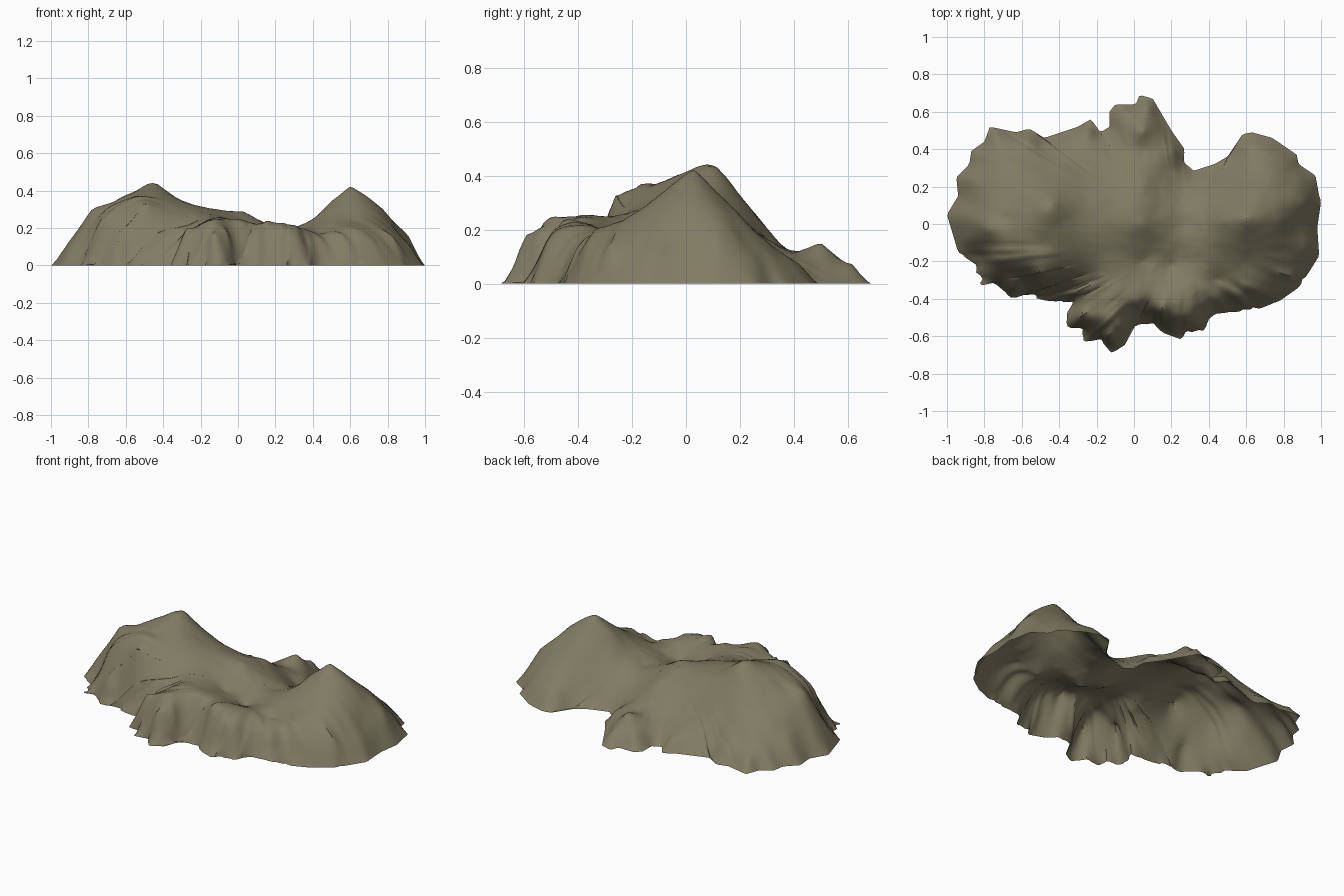
import bpy, bmesh, math
from mathutils import Vector, noise

if "Cube" in bpy.data.objects:
    bpy.data.objects.remove(bpy.data.objects["Cube"])

# Shoreline of the island, counter-clockwise (x, y)
SHORE = [(.99,.15),(.97,.26),(.88,.32),(.87,.37),(.74,.46),(.63,.49),(.58,.48),(.5,.36),
         (.43,.32),(.32,.285),(.265,.33),(.27,.4),(.2,.5),(.1,.67),(.03,.69),(.01,.64),
         (-.1,.64),(-.13,.6),(-.13,.52),(-.18,.49),(-.23,.56),(-.3,.52),(-.48,.46),(-.56,.51),
         (-.63,.49),(-.77,.52),(-.8,.44),(-.87,.39),(-.88,.32),(-.95,.25),(-.94,.15),(-1,.05),
         (-.94,-.15),(-.86,-.21),(-.82,-.33),(-.76,-.31),(-.65,-.4),(-.59,-.38),(-.47,-.41),(-.33,-.42),
         (-.37,-.5),(-.35,-.56),(-.28,-.57),(-.28,-.63),(-.18,-.62),(-.12,-.69),(-.05,-.65),(-.01,-.55),
         (.1,-.53),(.15,-.58),(.26,-.62),(.29,-.58),(.38,-.57),(.43,-.48),(.55,-.47),(.68,-.45),
         (.78,-.41),(.88,-.34),(.94,-.25),(.99,-.17),(.98,-.02),(1,.12)]

# Peaks, ridges, shoulders and valleys (x, y, height)
LEFT_MOUNTAIN = [(-.48,.06,.435),(-.44,.11,.435),(-.3,.03,.345),(-.57,.06,.385),(-.68,.02,.32),(-.78,-.03,.3),
                 (-.48,-.1,.37),(-.5,-.26,.325),(-.4,-.22,.31),(-.6,-.22,.3),(-.74,-.18,.24),
                 (-.5,.28,.23),(-.75,.28,.16),(-.28,.3,.17)]
RIGHT_MOUNTAIN = [(.6,.03,.42),(.67,.02,.385),(.5,.02,.34),(.41,.02,.25),(.79,.02,.28),(.86,-.03,.165),(.91,.11,.165),
                  (.6,-.2,.25),(.72,-.24,.22),(.63,.25,.2),(.82,-.2,.18),(.45,-.3,.17),(.6,-.34,.19)]
MIDDLE = [(-.15,0,.305),(.03,0,.285),(.14,.02,.23),(.28,0,.19),(.05,.2,.23),(.05,.4,.115),(.05,.5,.155),
          (.17,.28,.11),(-.12,.38,.09),(.2,-.22,.15),(.05,-.2,.19)]
FRONT_LOBE = [(-.24,-.3,.2),(-.15,-.32,.245),(-.28,-.48,.2),(-.14,-.5,.235),(-.13,-.6,.17),(-.05,-.55,.17),
              (.02,-.42,.23),(.14,-.46,.215),(.25,-.5,.19),(.36,-.43,.175)]
HUB = Vector((.25, -.1))
SEGMENTS, RINGS = 300, 44


def resample(points, count):
    """Evenly spaced points along a closed polyline."""
    pts = [Vector(p) for p in points]
    pts.append(pts[0])
    lengths = [(b - a).length for a, b in zip(pts, pts[1:])]
    step, out, i, done = sum(lengths) / count, [], 0, 0
    for k in range(count):
        while done + lengths[i] < k * step:
            done += lengths[i]
            i += 1
        out.append(pts[i].lerp(pts[i + 1], (k * step - done) / lengths[i]))
    return out


def solve(m):
    """Gaussian elimination on an augmented matrix."""
    n = len(m)
    for c in range(n):
        p = max(range(c, n), key=lambda r: abs(m[r][c]))
        m[c], m[p] = m[p], m[c]
        for r in range(c + 1, n):
            f = m[r][c] / m[c][c]
            if f:
                m[r] = [0] * c + [a - f * b for a, b in zip(m[r][c:], m[c][c:])]
    x = [0] * n
    for r in reversed(range(n)):
        x[r] = (m[r][n] - sum(m[r][k] * x[k] for k in range(r + 1, n))) / m[r][r]
    return x


# Height surface through the controls, zero along the shore
edge = resample(SHORE, 120)
controls = [(p.x, p.y, 0) for p in edge] + LEFT_MOUNTAIN + RIGHT_MOUNTAIN + MIDDLE + FRONT_LOBE
for i, p in enumerate(edge):              # steep foot of the slopes, higher at the front cliffs
    a, b = edge[i - 2], edge[(i + 2) % len(edge)]
    inward = Vector((a.y - b.y, b.x - a.x)).normalized()
    q = p + inward * .06
    if min((q - Vector(c[:2])).length for c in controls) > .045:
        foot = .115 if q.y < -.25 else .095 if abs(q.x) > .85 else .07
        controls.append((q.x, q.y, foot))


def kernel(ax, ay, bx, by):
    return math.sqrt((ax - bx) ** 2 + (ay - by) ** 2 + .00005)


rows = [[kernel(a[0], a[1], b[0], b[1]) for b in controls] + [1, a[2]] for a in controls]
rows.append([1] * len(controls) + [0, 0])
weights = solve(rows)


def height(p, s, t):
    z = weights[-1] + sum(w * kernel(p.x, p.y, c[0], c[1]) for w, c in zip(weights, controls))
    flute = noise.noise((s.x * 14, s.y * 14, t * 3)) * (.05 if p.y < -.1 else .012)
    rough = noise.fractal((p.x * 7, p.y * 7, 3), 1, 2, 3) * .006
    return min(.443, max(.004, z + (flute * max(0, t - .55) * 2 + rough) * min(1, (1 - t) * 8)))


# Rings of vertices shrinking from the jagged shore to the hub
bm = bmesh.new()
shore = resample(SHORE, SEGMENTS)
for s in shore:
    if -.67 < s.y < -.15:
        s += (HUB - s).normalized() * max(0, noise.noise((s.x * 19, s.y * 19, 5))) * .045
rings = []
for r in range(RINGS):
    t = 1 - r / RINGS
    ring = []
    for s in shore:
        p = HUB.lerp(s, t)
        ring.append(bm.verts.new((p.x, p.y, height(p, s, t) if r else 0)))
    rings.append(ring)
for outer, inner in zip(rings, rings[1:]):
    for i in range(SEGMENTS):
        j = (i + 1) % SEGMENTS
        bm.faces.new((outer[i], outer[j], inner[j], inner[i]))
hub = bm.verts.new((HUB.x, HUB.y, height(HUB, HUB, 0)))
for i in range(SEGMENTS):
    bm.faces.new((rings[-1][i], rings[-1][(i + 1) % SEGMENTS], hub))

mesh = bpy.data.meshes.new("island_terrain")
bm.to_mesh(mesh)
bm.free()
island = bpy.data.objects.new("island_terrain", mesh)
bpy.context.collection.objects.link(island)

# Single olive rock colour
rock = bpy.data.materials.new("olive_rock")
rock.diffuse_color = (.22, .2, .125, 1)
rock.use_nodes = True
rock.node_tree.nodes["Principled BSDF"].inputs["Base Color"].default_value = rock.diffuse_color
mesh.materials.append(rock)

bpy.context.view_layer.objects.active = island
island.select_set(True)
bpy.ops.object.shade_smooth_by_angle(angle=math.radians(40))
